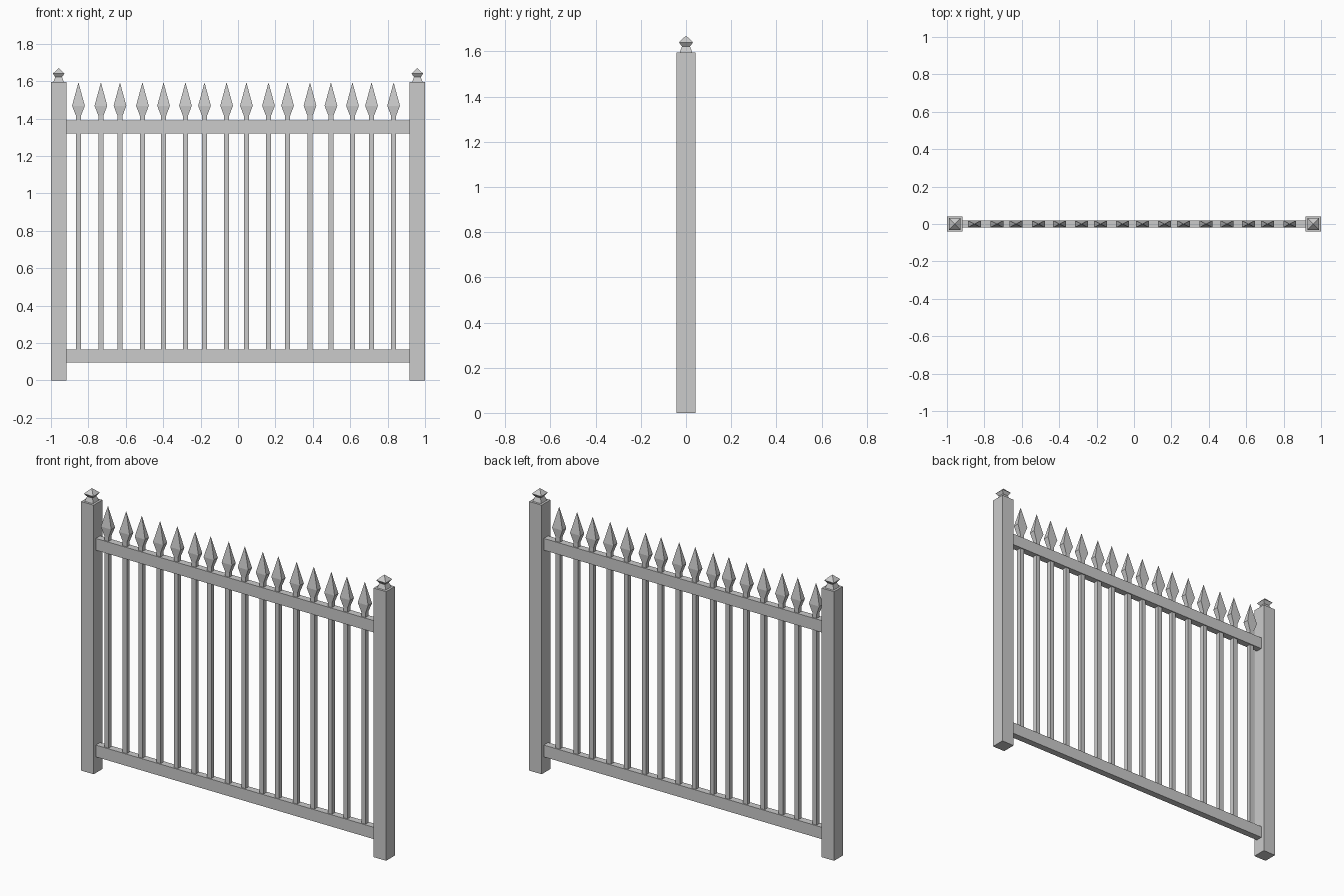
import bpy
import bmesh

cube = bpy.data.objects.get("Cube")
if cube:
    bpy.data.objects.remove(cube, do_unlink=True)

grey = bpy.data.materials.new("light_grey_metal")
grey.use_nodes = True
colour = (0.6, 0.6, 0.6, 1)
grey.diffuse_color = colour
grey.node_tree.nodes["Principled BSDF"].inputs["Base Color"].default_value = colour


def stack(name, x, sections):
    """Four-sided solid through (z, half width, half depth) sections; zero width makes a point."""
    bm = bmesh.new()
    rings = []
    for z, w, d in sections:
        corners = [(-1, -1), (1, -1), (1, 1), (-1, 1)] if w else [(0, 0)]
        rings.append([bm.verts.new((sx * w, sy * d, z)) for sx, sy in corners])
    for low, high in zip(rings, rings[1:]):
        for i in range(4):
            j = (i + 1) % 4
            if len(high) == 1:
                bm.faces.new((low[i], low[j], high[0]))
            else:
                bm.faces.new((low[i], low[j], high[j], high[i]))
    for ring in (rings[0], rings[-1]):
        if len(ring) == 4:
            bm.faces.new(ring)
    bmesh.ops.recalc_face_normals(bm, faces=bm.faces)
    mesh = bpy.data.meshes.new(name)
    bm.to_mesh(mesh)
    bm.free()
    mesh.materials.append(grey)
    obj = bpy.data.objects.new(name, mesh)
    obj.location.x = x
    bpy.context.collection.objects.link(obj)
    return obj


# End posts with flared, pointed finials
for side, x in (("right", -0.959), ("left", 0.959)):
    stack(side + "_post", x, [(0, 0.041, 0.041), (1.595, 0.041, 0.041)])
    stack(side + "_post_finial", x, [
        (1.595, 0.028, 0.028), (1.622, 0.018, 0.018),
        (1.64, 0.031, 0.031), (1.67, 0, 0)])

# Horizontal rails between the posts
for name, bottom in (("lower_rail", 0.095), ("upper_rail", 1.32)):
    stack(name, 0, [(bottom, 0.92, 0.02), (bottom + 0.07, 0.92, 0.02)])

# Unevenly spaced pickets with spear heads
picket_x = [-0.853, -0.733, -0.631, -0.511, -0.398, -0.281, -0.179, -0.061,
            0.045, 0.163, 0.265, 0.385, 0.497, 0.612, 0.714, 0.832]
for n, x in enumerate(picket_x, 1):
    stack(f"picket_{n}", x, [(0.13, 0.0135, 0.0135), (1.42, 0.0135, 0.0135)])
    stack(f"spear_head_{n}", x, [
        (1.415, 0.0135, 0.0135), (1.468, 0.034, 0.018), (1.593, 0, 0)])
